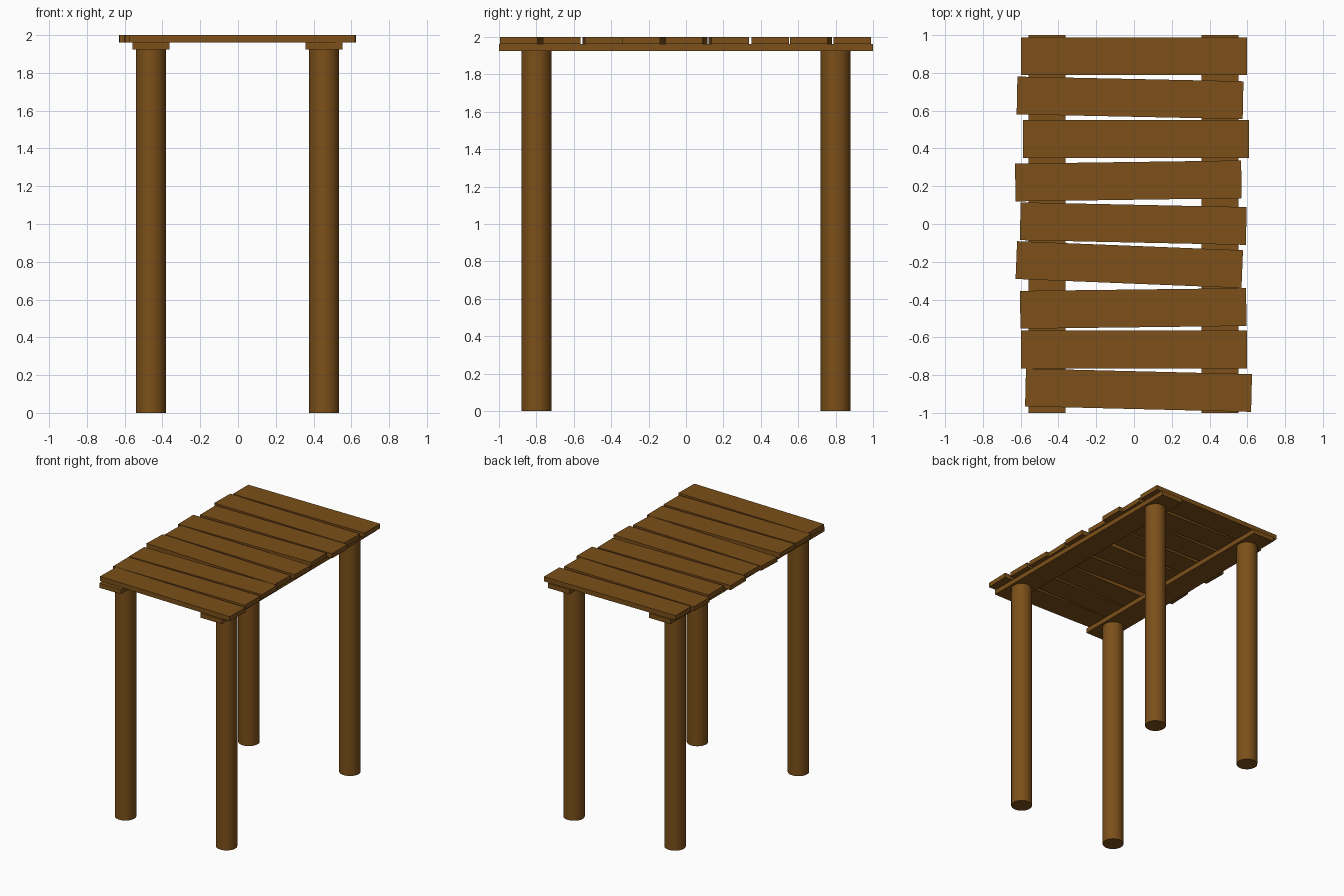
import bpy
from math import radians

if "Cube" in bpy.data.objects:
    bpy.data.objects.remove(bpy.data.objects["Cube"])

wood = bpy.data.materials.new("brown_wood")
wood.diffuse_color = (0.2, 0.08, 0.01, 1)
wood.use_nodes = True
wood.node_tree.nodes["Principled BSDF"].inputs["Base Color"].default_value = wood.diffuse_color


def finish(obj, name):
    obj.name = name
    obj.data.materials.append(wood)
    return obj


def board(name, loc, size, turn=0.0):
    bpy.ops.mesh.primitive_cube_add(size=1, location=loc, rotation=(0, 0, radians(turn)))
    obj = bpy.context.object
    obj.scale = size
    return finish(obj, name)


POST_TOP, BEAM_TOP, TOP = 1.924, 1.962, 2.0

# Round posts and the long beams lying on them
for side, x in (("left", -0.461), ("right", 0.456)):
    for end, y in (("front", -0.8), ("back", 0.8)):
        bpy.ops.mesh.primitive_cylinder_add(vertices=32, radius=0.08, depth=POST_TOP,
                                            location=(x, y, POST_TOP / 2))
        finish(bpy.context.object, f"{end}_{side}_post")
    board(f"{side}_beam", (x, 0, (POST_TOP + BEAM_TOP) / 2), (0.197, 2.0, BEAM_TOP - POST_TOP))

# Slightly crooked deck planks: centre x, centre y, turn in degrees
planks = [
    (0.0, 0.888, 0.0),
    (-0.021, 0.668, -1.2),
    (0.01, 0.45, 0.0),
    (-0.03, 0.228, 0.8),
    (-0.004, 0.002, -1.2),
    (-0.025, -0.215, -2.3),
    (-0.004, -0.447, 0.7),
    (0.0, -0.664, 0.0),
    (0.024, -0.880, -1.4),
]
for i, (x, y, turn) in enumerate(planks, 1):
    board(f"deck_plank_{i}", (x, y, (BEAM_TOP + TOP) / 2), (1.197, 0.2, TOP - BEAM_TOP), turn)
